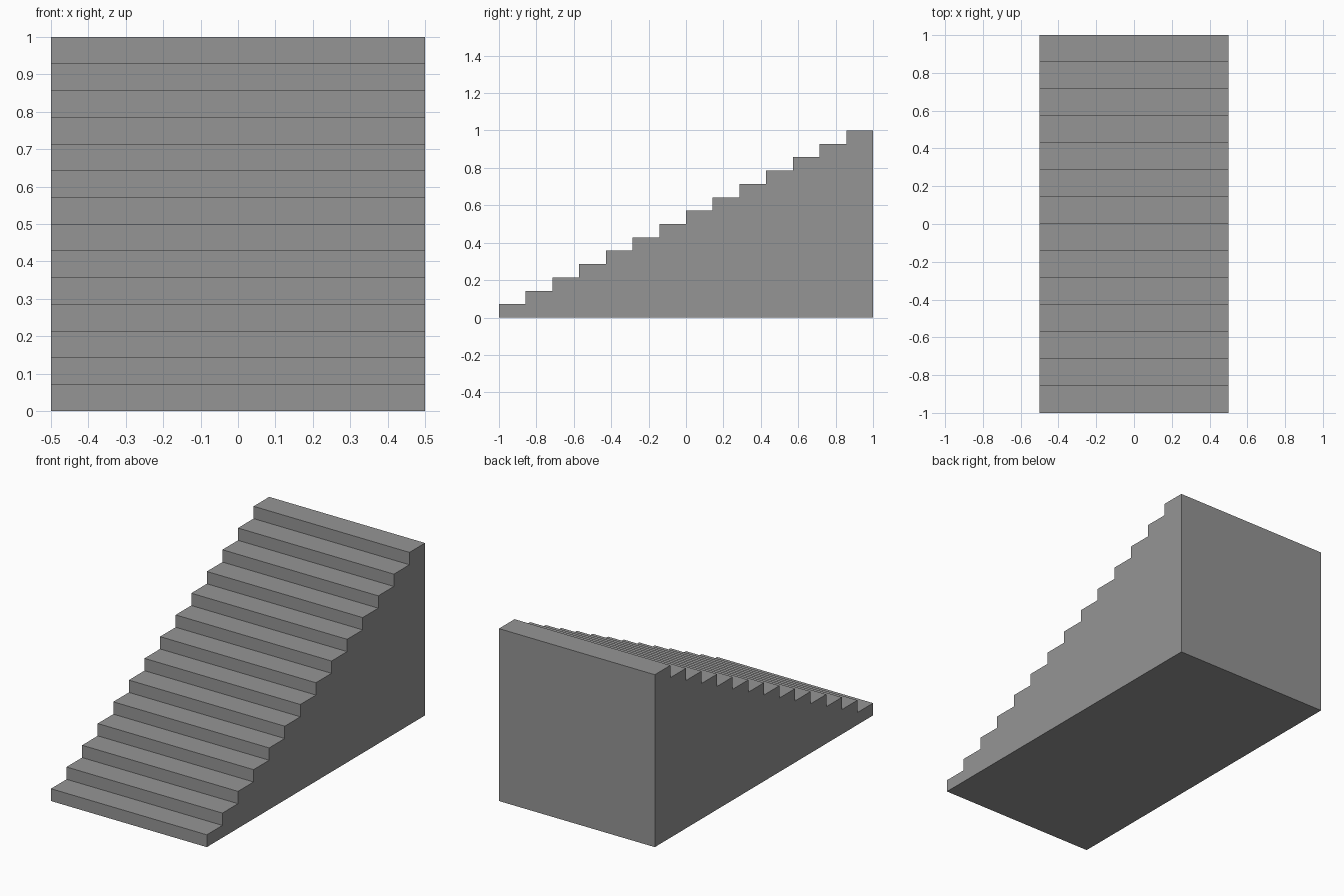
import bpy, bmesh

if "Cube" in bpy.data.objects:
    bpy.data.objects.remove(bpy.data.objects["Cube"])

STEPS = 14
WIDTH, LENGTH, HEIGHT = 1.0, 2.0, 1.0
run, rise = LENGTH / STEPS, HEIGHT / STEPS

# Stepped side profile (y, z): up the stairs, then down the back wall
profile = [(-LENGTH / 2, 0)]
for i in range(STEPS):
    z = (i + 1) * rise
    profile += [(-LENGTH / 2 + i * run, z), (-LENGTH / 2 + (i + 1) * run, z)]
profile.append((LENGTH / 2, 0))

# Extrude the profile across the width
bm = bmesh.new()
side = bm.faces.new([bm.verts.new((-WIDTH / 2, y, z)) for y, z in profile])
extruded = bmesh.ops.extrude_face_region(bm, geom=[side], use_keep_orig=True)
moved = [g for g in extruded["geom"] if isinstance(g, bmesh.types.BMVert)]
bmesh.ops.translate(bm, verts=moved, vec=(WIDTH, 0, 0))
bmesh.ops.recalc_face_normals(bm, faces=bm.faces[:])

mesh = bpy.data.meshes.new("staircase")
bm.to_mesh(mesh)
bm.free()

# Single grey colour
grey = bpy.data.materials.new("grey")
grey.diffuse_color = (0.3, 0.3, 0.3, 1)
grey.use_nodes = True
grey.node_tree.nodes["Principled BSDF"].inputs["Base Color"].default_value = grey.diffuse_color
mesh.materials.append(grey)

staircase = bpy.data.objects.new("staircase", mesh)
bpy.context.collection.objects.link(staircase)
